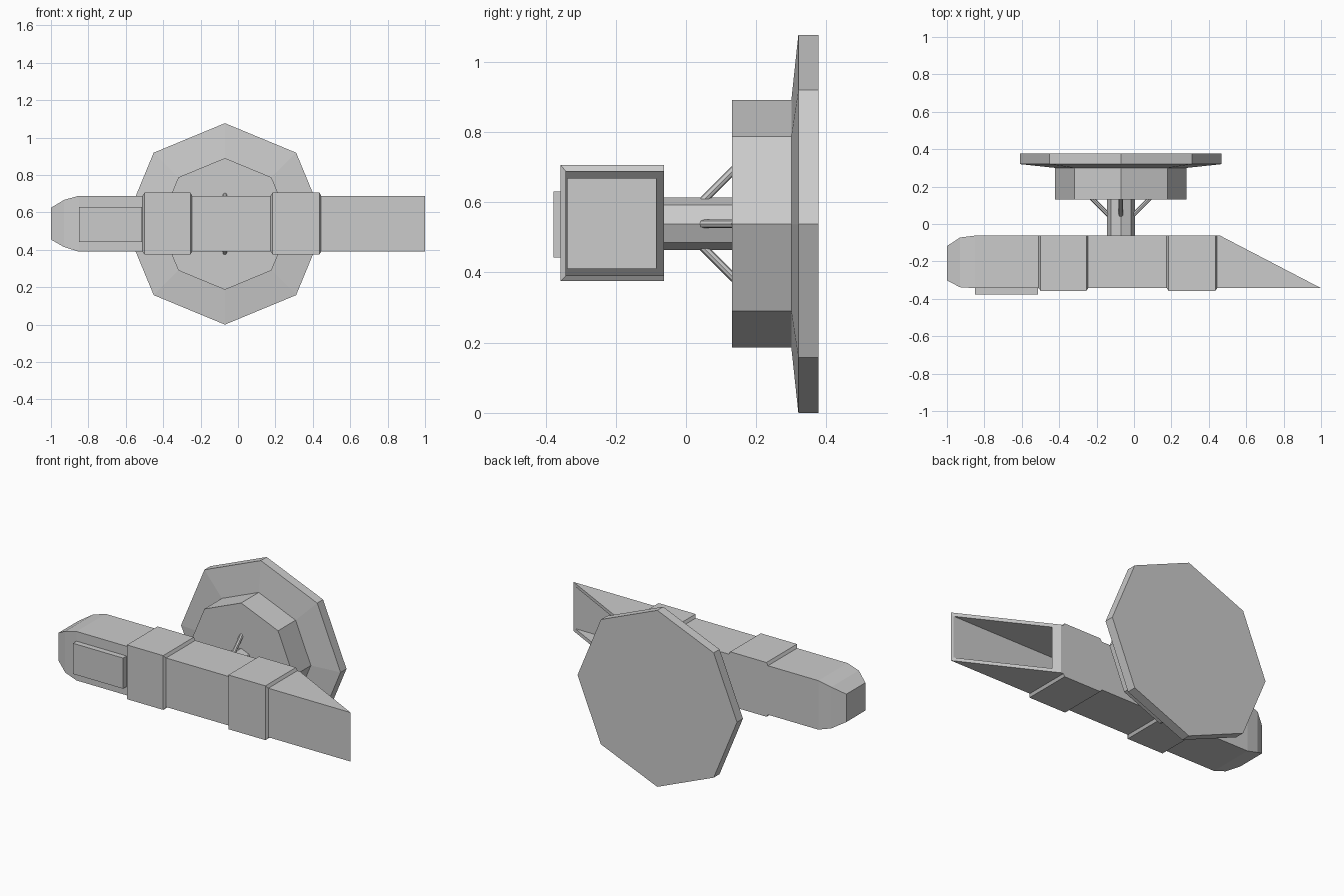
import bpy, bmesh, math
from mathutils import Vector

if "Cube" in bpy.data.objects:
    bpy.data.objects.remove(bpy.data.objects["Cube"])

CX, CZ = -0.07, 0.5385  # axis of the round parts


def finish(name, bm):
    bmesh.ops.recalc_face_normals(bm, faces=bm.faces)
    me = bpy.data.meshes.new(name)
    bm.to_mesh(me)
    bm.free()
    ob = bpy.data.objects.new(name, me)
    bpy.context.collection.objects.link(ob)
    return ob


def loft(name, rings):
    """Join rings of equal point count and cap both ends."""
    bm = bmesh.new()
    vs = [[bm.verts.new(p) for p in r] for r in rings]
    n = len(vs[0])
    for a, b in zip(vs, vs[1:]):
        for i in range(n):
            j = (i + 1) % n
            bm.faces.new((a[i], a[j], b[j], b[i]))
    bm.faces.new(vs[0])
    bm.faces.new(vs[-1])
    return finish(name, bm)


def rect(xf, xb, yf, yb, z0, z1):
    """Four-point section; front and back edges may have different x."""
    return [(xf, yf, z0), (xb, yb, z0), (xb, yb, z1), (xf, yf, z1)]


def octagon(r, y):
    return [(CX + r * math.sin(i * math.pi / 4), y, CZ + r * math.cos(i * math.pi / 4))
            for i in range(8)]


# Long body with rounded nose, two raised bands and a hollow slanted end
tube = (-0.343, -0.062, 0.39, 0.689)
band = (-0.357, -0.062, 0.375, 0.706)
sections = [rect(-1, -1, -0.302, -0.118, 0.455, 0.625),
            rect(-0.93, -0.93, -0.338, -0.072, 0.415, 0.667),
            rect(-0.85, -0.85, *tube)]
for a, b in ((-0.5, -0.255), (0.185, 0.435)):
    sections += [rect(x, x, *s) for x, s in
                 ((a - 0.01, tube), (a, band), (b, band), (b + 0.01, tube))]
sections += [rect(1, 0.46, *tube),                               # slanted outer rim
             rect(0.985, 0.506, -0.337, -0.086, 0.411, 0.668),   # inner rim
             rect(0.185, 0.185, -0.337, -0.086, 0.411, 0.668)]   # end of the hollow
loft("hollow_body", sections)

# Raised panel on the front of the nose
loft("nose_panel", [rect(x, x, -0.377, -0.335, 0.443, 0.63) for x in (-0.85, -0.512)])

# Eight-sided drum flaring into the back plate
loft("drum_and_plate", [octagon(r, y) for r, y in
                        ((0.352, 0.131), (0.352, 0.30), (0.5385, 0.32), (0.5385, 0.377))])

# Axle between body and drum
loft("axle", [octagon(0.075, y) for y in (-0.07, 0.14)])

# Four diagonal struts around the axle
for k in range(4):
    a = k * math.pi / 2
    out = Vector((math.sin(a), 0, math.cos(a)))
    side = Vector((math.cos(a), 0, -math.sin(a)))
    ahead = Vector((0, 1, 0))
    across = (ahead - out).normalized()
    rings = []
    for r, y in ((0.066, 0.048), (0.156, 0.138)):
        c = Vector((CX, y, CZ)) + out * r
        rings.append([c + 0.012 * (side * math.cos(t) + across * math.sin(t))
                      for t in (i * math.pi / 4 for i in range(8))])
    loft(f"strut_{k + 1}", rings)
